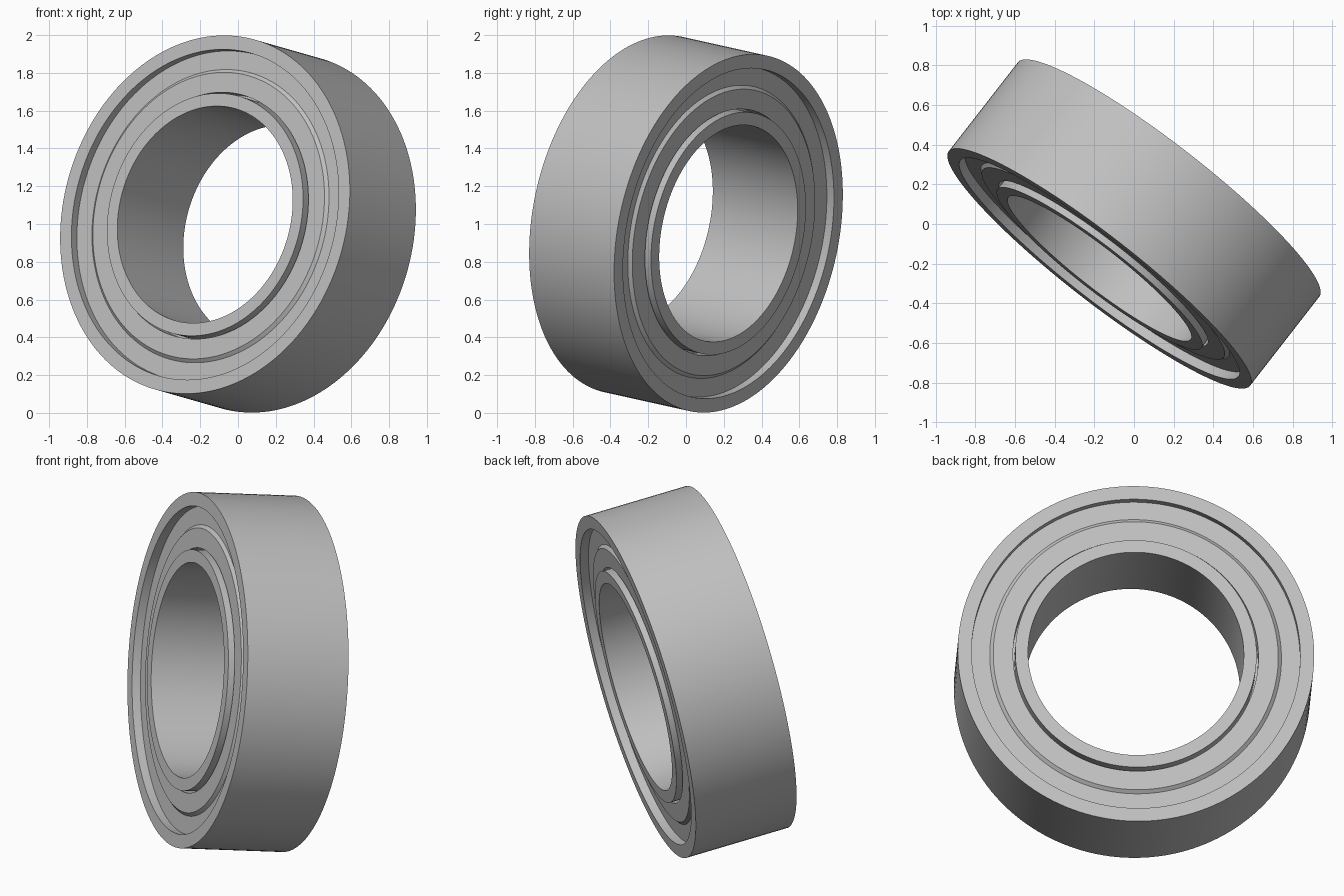
import bpy
import bmesh
import math
from mathutils import Vector, Matrix

default = bpy.data.objects.get("Cube")
if default:
    bpy.data.objects.remove(default, do_unlink=True)

SEGMENTS = 160
HALF = 0.289            # half the width along the axle
RIM, BORE = 0.963, 0.583
OUTER_LIP, INNER_LIP = 0.888, 0.652

# The axle is tilted; its front end points along this direction
axle = Vector((-0.175, -0.225, 0.05)).normalized()
placement = Matrix.Translation((0, 0, 1)) @ axle.to_track_quat("Z", "Y").to_matrix().to_4x4()

steel = bpy.data.materials.new("grey steel")
steel.use_nodes = True
grey = (0.53, 0.53, 0.53, 1)
steel.diffuse_color = grey
steel.node_tree.nodes["Principled BSDF"].inputs["Base Color"].default_value = grey


def lathe(name, profile):
    """Revolve a closed (radius, height) profile around the axle."""
    bm = bmesh.new()
    verts = [bm.verts.new((r, 0, h)) for r, h in profile]
    edges = [bm.edges.new((v, verts[i - 1])) for i, v in enumerate(verts)]
    bmesh.ops.spin(bm, geom=verts + edges, cent=(0, 0, 0), axis=(0, 0, 1),
                   angle=math.tau, steps=SEGMENTS)
    bmesh.ops.remove_doubles(bm, verts=bm.verts[:], dist=0.0005)
    bmesh.ops.recalc_face_normals(bm, faces=bm.faces[:])
    mesh = bpy.data.meshes.new(name)
    bm.to_mesh(mesh)
    bm.free()
    mesh.materials.append(steel)
    obj = bpy.data.objects.new(name, mesh)
    bpy.context.collection.objects.link(obj)
    obj.matrix_world = placement
    bpy.ops.object.select_all(action="DESELECT")
    obj.select_set(True)
    bpy.context.view_layer.objects.active = obj
    bpy.ops.object.shade_smooth_by_angle(angle=math.radians(25))


def ring(name, inner, outer):
    lathe(name, [(inner, -HALF), (outer, -HALF), (outer, HALF), (inner, HALF)])


# Outer and inner races
ring("outer_race", OUTER_LIP, RIM)
ring("inner_race", BORE, INNER_LIP)

# Recessed seals with a raised inner band and a narrow gap to the inner race
for name, side in (("front_seal", 1), ("back_seal", -1)):
    lathe(name, [(r, side * (HALF - depth)) for r, depth in (
        (OUTER_LIP, 0.048), (0.788, 0.048), (0.77, 0.032),
        (0.663, 0.032), (0.663, 0.12), (OUTER_LIP, 0.12))])

# Hidden core closing the space behind the seals
core = HALF - 0.12
lathe("core", [(INNER_LIP, -core), (OUTER_LIP, -core), (OUTER_LIP, core), (INNER_LIP, core)])
